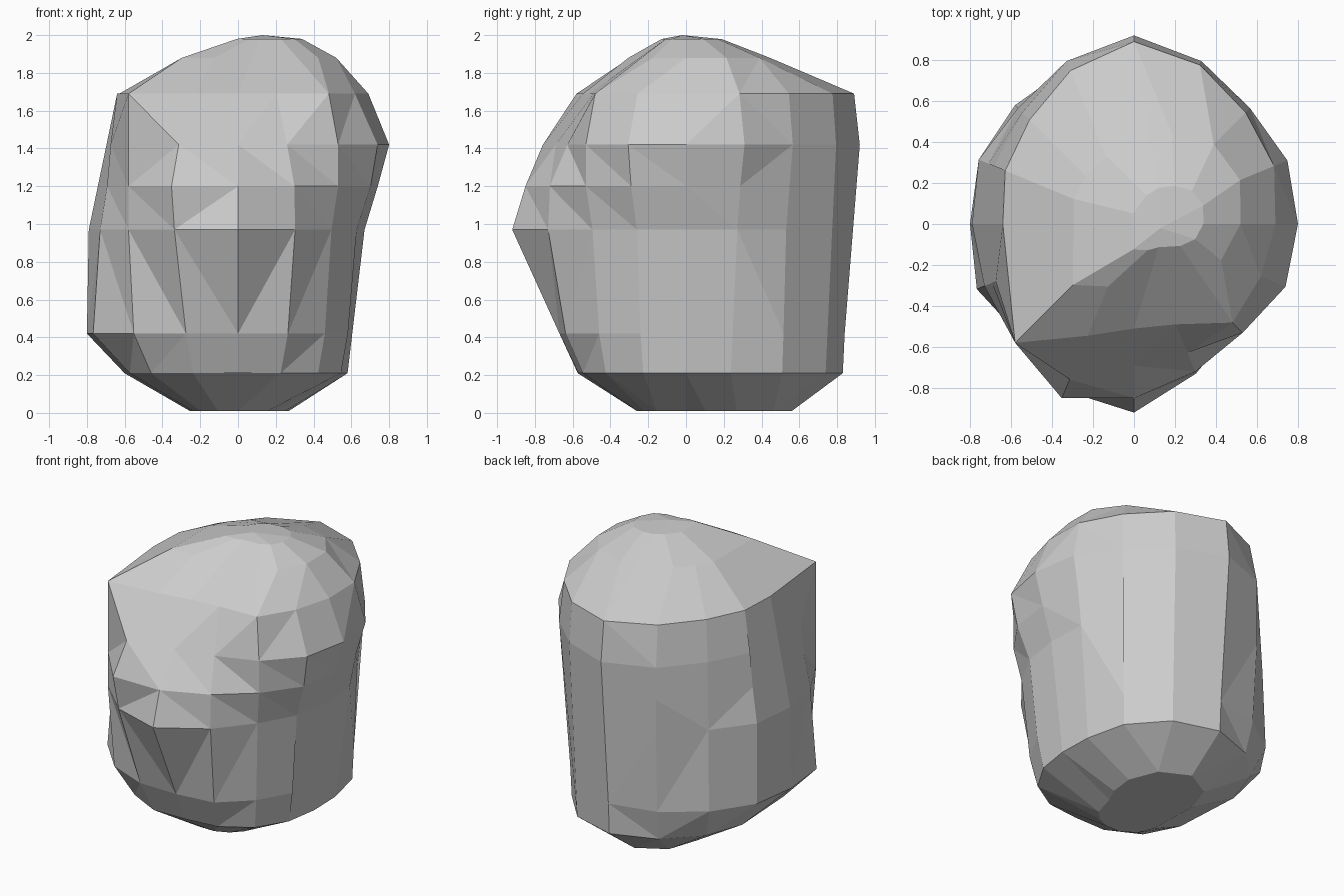
import bpy, bmesh
from math import cos, sin, tau

# Horizontal slices of the boulder: height, then radius every 22.5 degrees
# counter-clockwise from +x (right, back, left, front)
SLICES = [
    (0.01, (.20, .27, .38, .50, .56, .49, .36, .29, .24, .26, .28, .28, .26, .24, .22, .20)),
    (0.21, (.58, .62, .72, .80, .83, .78, .72, .65, .60, .62, .65, .62, .57, .59, .60, .59)),
    (0.42, (.61, .65, .73, .81, .84, .83, .82, .82, .80, .83, .78, .72, .67, .69, .65, .63)),
    (0.97, (.67, .71, .75, .84, .90, .86, .80, .82, .79, .79, .82, .88, .92, .79, .70, .68)),
    (1.20, (.74, .75, .77, .85, .92, .86, .78, .77, .74, .75, .82, .92, .85, .78, .75, .76)),
    (1.42, (.80, .81, .80, .86, .92, .86, .77, .74, .71, .73, .83, .82, .69, .68, .75, .80)),
    (1.69, (.69, .74, .77, .84, .89, .81, .72, .68, .64, .67, .82, .59, .51, .53, .68, .67)),
    (1.88, (.52, .56, .55, .48, .42, .36, .33, .32, .32, .34, .42, .33, .27, .28, .36, .46)),
]
N = 16


def ring(bm, z, radii, scale=1.0, dx=0.0):
    return [bm.verts.new((r * scale * cos(tau * i / N) + dx, r * scale * sin(tau * i / N), z))
            for i, r in enumerate(radii)]


bm = bmesh.new()
rings = [ring(bm, z, radii) for z, radii in SLICES]
# small crown slice, shifted towards the summit ridge
rings.append(ring(bm, 1.98, SLICES[-1][1], 0.42, 0.12))

# Walls
for low, high in zip(rings, rings[1:]):
    for i in range(N):
        j = (i + 1) % N
        bm.faces.new((low[i], low[j], high[j], high[i]))

# Underside and summit
for z, x, y, rim in ((0.0, 0.05, 0.2, rings[0][::-1]), (2.0, 0.13, -0.02, rings[-1])):
    tip = bm.verts.new((x, y, z))
    for i in range(N):
        bm.faces.new((rim[i], rim[(i + 1) % N], tip))

# Irregular flat facets
bmesh.ops.triangulate(bm, faces=bm.faces[:], quad_method='BEAUTY')
bmesh.ops.dissolve_limit(bm, angle_limit=0.1, verts=bm.verts[:], edges=bm.edges[:])
bmesh.ops.recalc_face_normals(bm, faces=bm.faces[:])

mesh = bpy.data.meshes.new("boulder")
bm.to_mesh(mesh)
bm.free()
boulder = bpy.data.objects.new("boulder", mesh)
bpy.context.collection.objects.link(boulder)
